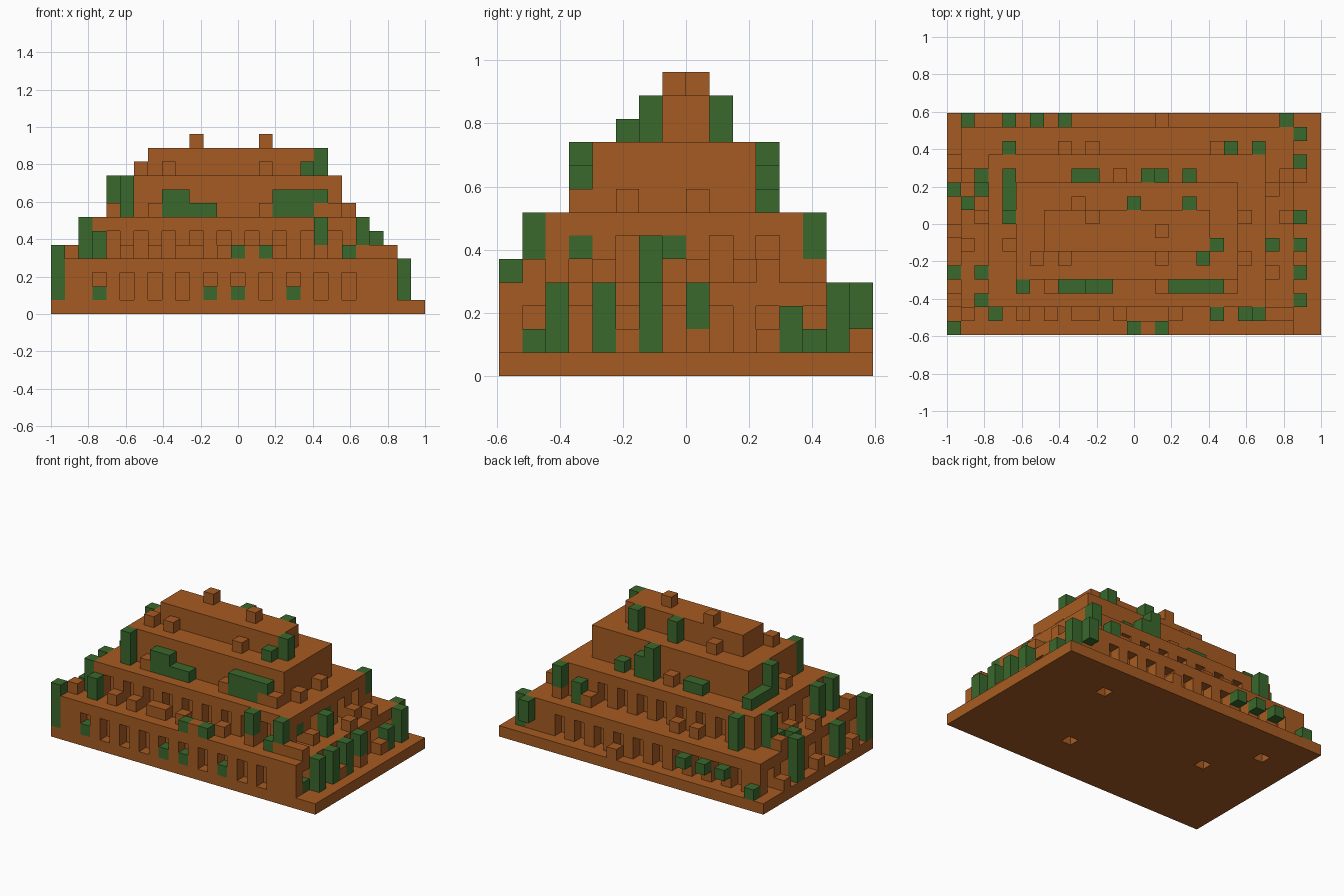
import bpy, bmesh
from itertools import product
from mathutils import Vector

cube = bpy.data.objects.get("Cube")
if cube:
    bpy.data.objects.remove(cube)

U = 2 / 27                                   # size of one block
ORIGIN = Vector((-1, -8 * U, 0))


def material(name, rgb):
    m = bpy.data.materials.new(name)
    m.use_nodes = True
    m.diffuse_color = (*rgb, 1)
    m.node_tree.nodes["Principled BSDF"].inputs["Base Color"].default_value = (*rgb, 1)
    return m


CLAY = material("clay brown", (0.38, 0.105, 0.016))
LEAF = material("leaf green", (0.042, 0.138, 0.026))


def span(first, last):
    return range(first, last + 1)


def build(name, cells, mat):
    """Make one closed mesh from the outer faces of a set of block cells."""
    bm = bmesh.new()
    verts = {}

    def vert(p):
        if p not in verts:
            verts[p] = bm.verts.new(ORIGIN + Vector(p) * U)
        return verts[p]

    for cell in cells:
        for axis, side in product(range(3), (False, True)):
            neighbour = list(cell)
            neighbour[axis] += 1 if side else -1
            if tuple(neighbour) in cells:
                continue
            a, b = (axis + 1) % 3, (axis + 2) % 3
            corners = []
            for da, db in ((0, 0), (1, 0), (1, 1), (0, 1)):
                p = list(cell)
                p[axis] += side
                p[a] += da
                p[b] += db
                corners.append(vert(tuple(p)))
            bm.faces.new(corners if side else corners[::-1])
    bmesh.ops.dissolve_limit(bm, angle_limit=0.01, verts=bm.verts, edges=bm.edges)
    mesh = bpy.data.meshes.new(name)
    bm.to_mesh(mesh)
    bm.free()
    mesh.materials.append(mat)
    obj = bpy.data.objects.new(name, mesh)
    bpy.context.collection.objects.link(obj)


class Storey:
    """Each storey is three blocks high and steps in two blocks all round."""

    def __init__(self, level):
        self.floor = 3 * level - 2
        self.left, self.right = 2 * level - 1, 26 - 2 * level
        self.front, self.back = 2 * level - 2, 16 - 2 * level

    def walls(self, height):
        return set(product(span(self.left, self.right), span(self.front, self.back),
                           range(self.floor, self.floor + height)))

    def windows(self, columns, rows):
        """Two-block-high recesses in all four walls."""
        heights = (self.floor, self.floor + 1)
        return (set(product(columns, (self.front, self.back), heights))
                | set(product((self.left, self.right), rows, heights)))

    def put(self, name, mat, side, places, height=1, lift=0, out=1):
        """Stand blocks along one side; out=0 sets them inside the wall line."""
        base = self.floor + lift
        for place in places:
            line = {"front": self.front - out, "back": self.back + out,
                    "left": self.left - out, "right": self.right + out}[side]
            spot = (place, line) if side in ("front", "back") else (line, place)
            build(name, {(*spot, k) for k in range(base, base + height)}, mat)

    def shrubs(self, side, *places, **size):
        self.put("shrub", LEAF, side, places, **size)

    def stones(self, side, *places, **size):
        self.put("stone_block", CLAY, side, places, **size)


first, second, third, top = [Storey(level) for level in span(1, 4)]

# Ground slab with small drain holes
holes = {(6, 8, 0), (20, 12, 0), (17, 4, 0), (3, 12, 0)}
build("base_slab", set(product(range(27), range(16), [0])) - holes, CLAY)

# Stepped storeys, the lower two with windows
build("first_storey", first.walls(3) - first.windows(range(3, 22, 2), range(1, 14, 2)), CLAY)
build("second_storey", second.walls(3) - second.windows(range(4, 21, 2), range(3, 12, 2)), CLAY)
build("third_storey", third.walls(3), CLAY)
build("top_storey", top.walls(2), CLAY)

# Shrubs growing inside the windows
first.shrubs("front", 3, 11, 13, 17, out=0)
first.shrubs("right", 1, 13, out=0)
second.shrubs("right", 3, 7, out=0, lift=1)

# Ground level: tall shrubs and hanging ivy
first.shrubs("right", 2, 4, 6, 14, height=3)
first.shrubs("right", 12, height=2)
first.shrubs("right", 8, height=2, lift=1)
first.shrubs("left", 0, 10, height=4)
first.shrubs("left", 4, height=3)
first.shrubs("back", 4, 6, 8, lift=1)
first.shrubs("back", 24, height=2, lift=1)
first.shrubs("back", 1)
first.stones("back", 15)
first.stones("right", 5, 8, 11)
first.stones("left", 2, 7, 12)

# Parapet above the first storey
first.shrubs("front", 13, 15, out=0, lift=3)
first.stones("front", 14, out=0, lift=3)
first.shrubs("left", 9, out=0, lift=3)
first.stones("left", 1, 6, 11, out=0, lift=3)
first.stones("right", 1, 8, 11, out=0, lift=3)

# First terrace
second.shrubs("front", 3, height=2)
second.shrubs("front", 19, 22, height=2, lift=1)
second.shrubs("front", 21)
second.stones("front", 5, 7, 9, 10, 12, 16, 19, 22, 23)
second.shrubs("back", 4, height=3)
second.shrubs("back", 20, height=2)
second.shrubs("back", 22, height=2, lift=1)
second.stones("back", 8, 10, 19, 22)
second.shrubs("left", 2, 4, 11, height=3)
second.shrubs("left", 10)
second.stones("left", 8)
second.shrubs("right", 6, height=2)
second.stones("right", 4, 10)

# Second terrace
third.shrubs("front", 5, height=3)
third.shrubs("front", 8, 9, *span(16, 18), height=2)
third.shrubs("front", 10, 11)
third.shrubs("front", 19, lift=1)
third.stones("front", 7, 15, 19, 20)
third.shrubs("back", 9, 10, 17)
third.shrubs("back", 14, height=3)
third.shrubs("back", 15, height=2)
third.stones("back", 12)
third.shrubs("left", 8, height=3)
third.shrubs("left", *span(9, 11))
third.stones("left", 6)
third.stones("right", 5, 8)

# Upper terrace and roof
top.shrubs("front", 18)
top.stones("front", 6, 8, 15)
top.shrubs("back", 13, 17, height=2)
top.stones("back", 9)
top.shrubs("right", 6, height=2)
top.stones("back", 10, out=0, lift=2)
top.stones("front", 15, out=-1, lift=2)
